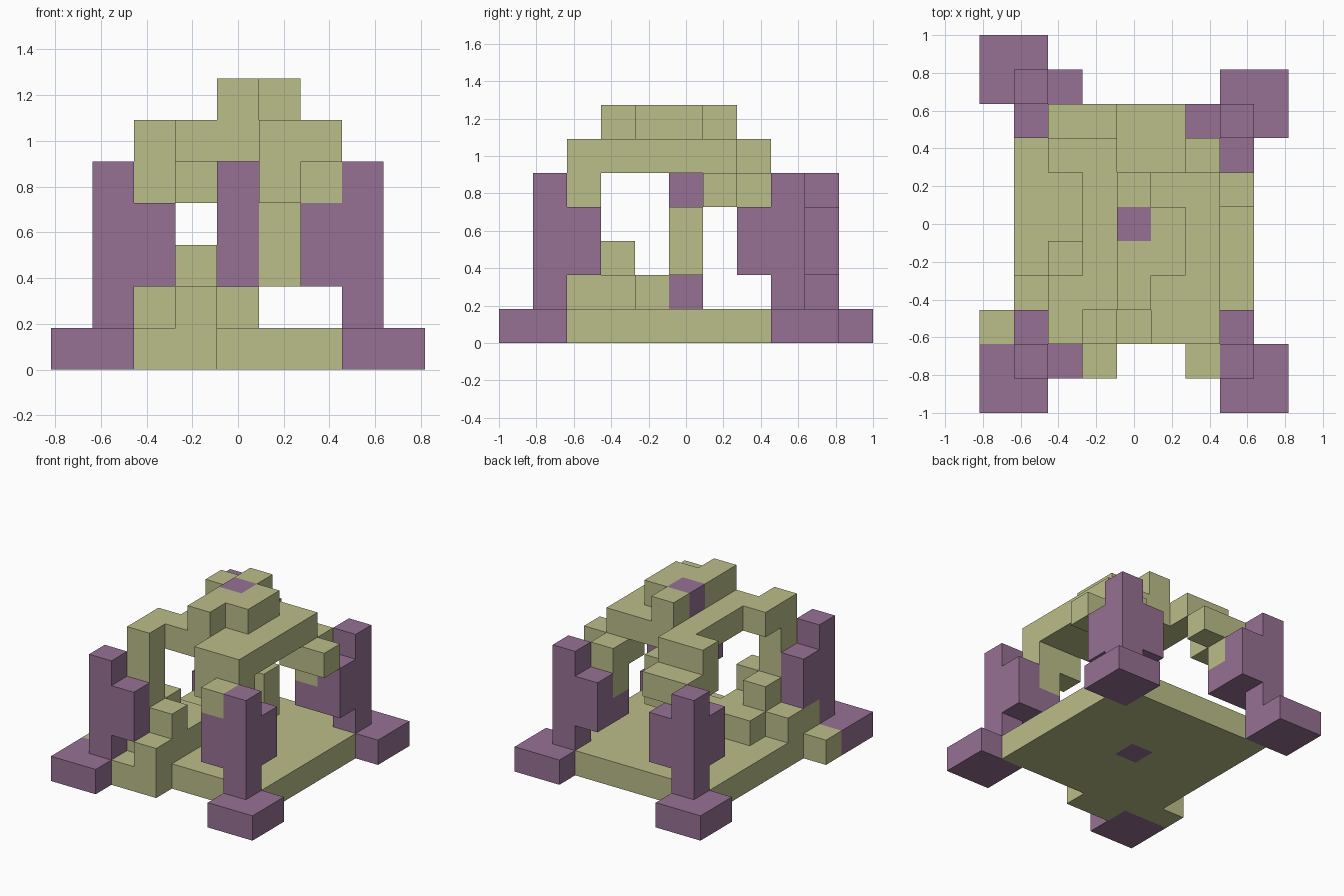
import bpy, bmesh
from mathutils import Vector

old = bpy.data.objects.get("Cube")
if old:
    bpy.data.objects.remove(old, do_unlink=True)

UNIT = 2 / 11
ORIGIN = Vector((-4.5, -5.5, 0))


def make_material(name, colour):
    mat = bpy.data.materials.new(name)
    mat.use_nodes = True
    mat.diffuse_color = (*colour, 1)
    mat.node_tree.nodes["Principled BSDF"].inputs["Base Color"].default_value = (*colour, 1)
    return mat


olive = make_material("pale_olive", (0.50, 0.51, 0.25))
purple = make_material("dusty_purple", (0.31, 0.165, 0.295))

cells = {}      # block position -> part name
colours = {}    # part name -> material


def fill(part, material, low, high=None):
    """Fill an inclusive range of blocks with one part."""
    high = high or low
    colours[part] = material
    for x in range(low[0], high[0] + 1):
        for y in range(low[1], high[1] + 1):
            for z in range(low[2], high[2] + 1):
                cells[x, y, z] = part


# Floor plate with its small steps
fill("floor", olive, (1, 2, 0), (7, 8, 0))
fill("floor", olive, (2, 1, 0), (3, 1, 0))
fill("floor", olive, (0, 2, 0))

# Low curved stair around the centre
fill("stair", olive, (1, 2, 1), (3, 3, 1))
fill("stair", olive, (2, 4, 1), (4, 4, 1))
fill("stair", olive, (3, 1, 1))
fill("stair", olive, (3, 2, 2))
fill("stair", olive, (2, 3, 2))

# Upper wall blocks below the roof
fill("upper_wall", olive, (5, 2, 4))
fill("upper_wall", olive, (6, 1, 4))
fill("upper_wall", olive, (3, 8, 4))
fill("upper_wall", olive, (2, 7, 4))
fill("upper_wall", olive, (6, 6, 4), (7, 6, 4))

# Roof slab and its ridge
fill("roof", olive, (3, 3, 5), (6, 6, 5))
fill("roof", olive, (2, 2, 5), (2, 3, 5))
fill("roof", olive, (5, 2, 5), (6, 2, 5))
fill("roof", olive, (2, 7, 5), (3, 7, 5))
fill("roof_ridge", olive, (4, 3, 6), (4, 6, 6))
fill("roof_ridge", olive, (5, 4, 6), (5, 5, 6))


# Corner towers: foot, shaft, two arms and an inner bracket
def tower(name, x, y, sx, sy):
    for dx in (0, sx):
        for dy in (0, sy):
            fill(name, purple, (x + dx, y + dy, 0))
            fill(name, purple, (x - dx, y - dy, 2), (x - dx, y - dy, 3))
    fill(name, purple, (x, y, 0), (x, y, 4))
    fill(name + "_bracket", olive, (x - sx, y - sy, 3), (x - sx, y - sy, 4))


tower("front_right_tower", 1, 1, -1, -1)
tower("front_left_tower", 7, 1, 1, -1)
tower("back_right_tower", 1, 9, -1, 1)
tower("back_left_tower", 7, 8, 1, 1)

# Centre pillar and the hanging block beside it
fill("centre_pillar", purple, (4, 5, 0), (4, 5, 6))
fill("hanging_block", olive, (5, 5, 2), (5, 5, 3))


# Turn the blocks of each part into one mesh of exposed faces
def build(part):
    bm = bmesh.new()
    for cell, owner in cells.items():
        if owner != part:
            continue
        centre = Vector(cell) + Vector((0.5, 0.5, 0.5))
        for axis in range(3):
            for sign in (-1, 1):
                step = Vector((0, 0, 0))
                step[axis] = sign
                if tuple(int(a + b) for a, b in zip(cell, step)) in cells:
                    continue
                u, v = Vector((0, 0, 0)), Vector((0, 0, 0))
                u[(axis + 1) % 3] = 0.5
                v[(axis + 2) % 3] = 0.5 * sign
                mid = centre + step / 2
                corners = (mid - u - v, mid + u - v, mid + u + v, mid - u + v)
                bm.faces.new([bm.verts.new((c + ORIGIN) * UNIT) for c in corners])
    bmesh.ops.remove_doubles(bm, verts=bm.verts, dist=0.001)
    bmesh.ops.dissolve_limit(bm, angle_limit=0.01, verts=bm.verts, edges=bm.edges)
    mesh = bpy.data.meshes.new(part)
    bm.to_mesh(mesh)
    bm.free()
    mesh.materials.append(colours[part])
    bpy.context.collection.objects.link(bpy.data.objects.new(part, mesh))


for part in colours:
    build(part)
